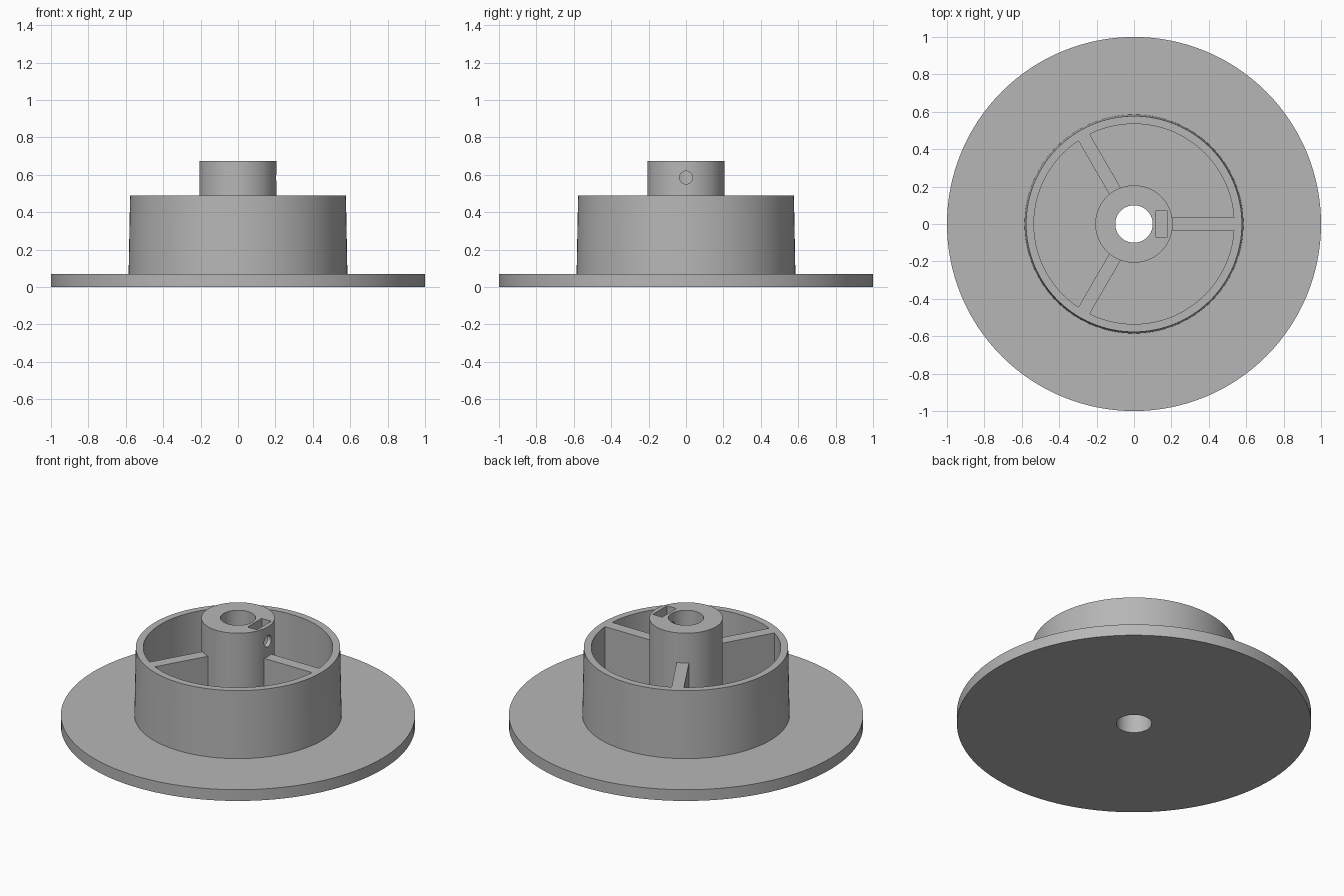
import bpy, bmesh, math
from mathutils import Matrix, Vector

cube = bpy.data.objects.get("Cube")
if cube:
    bpy.data.objects.remove(cube, do_unlink=True)

SEGMENTS = 128
RIM_TOP = 0.49
HUB_TOP = 0.675
FLANGE_TOP = 0.07

grey = bpy.data.materials.new("plain grey")
grey.use_nodes = True
colour = (0.47, 0.47, 0.47, 1)
grey.diffuse_color = colour
grey.node_tree.nodes["Principled BSDF"].inputs["Base Color"].default_value = colour


def finish(bm, name):
    bmesh.ops.recalc_face_normals(bm, faces=bm.faces)
    mesh = bpy.data.meshes.new(name)
    bm.to_mesh(mesh)
    bm.free()
    mesh.materials.append(grey)
    obj = bpy.data.objects.new(name, mesh)
    bpy.context.collection.objects.link(obj)
    return obj


def lathe(name, profile):
    """Revolve a closed (radius, height) profile around z."""
    bm = bmesh.new()
    verts = [bm.verts.new((r, 0, z)) for r, z in profile]
    edges = [bm.edges.new((v, verts[i - 1])) for i, v in enumerate(verts)]
    bmesh.ops.spin(bm, geom=verts + edges, axis=(0, 0, 1), cent=(0, 0, 0),
                   angle=math.tau, steps=SEGMENTS, use_duplicate=False)
    bmesh.ops.remove_doubles(bm, verts=bm.verts, dist=0.0001)
    return finish(bm, name)


def box(name, low, high, turn=0):
    """Box between two corners, turned around the z axis."""
    low, high = Vector(low), Vector(high)
    bm = bmesh.new()
    place = Matrix.Translation((low + high) / 2) @ Matrix.Diagonal((*(high - low), 1))
    bmesh.ops.create_cube(bm, size=1, matrix=Matrix.Rotation(turn, 4, "Z") @ place)
    return finish(bm, name)


# Spool body: flange, tapered drum wall, hub and bore in one profile
body = lathe("spool_body", [
    (0.1, 0), (1, 0), (1, FLANGE_TOP),
    (0.585, FLANGE_TOP), (0.577, RIM_TOP), (0.535, RIM_TOP),
    (0.535, FLANGE_TOP), (0.207, FLANGE_TOP),
    (0.207, HUB_TOP), (0.1, HUB_TOP),
])

# Nut slot and set screw hole in the hub
slot = box("nut_slot_cutter", (0.115, -0.07, 0.51), (0.18, 0.07, 0.75))
bm = bmesh.new()
bmesh.ops.create_cone(bm, cap_ends=True, segments=32, radius1=0.035, radius2=0.035,
                      depth=0.25,
                      matrix=Matrix.Translation((0.175, 0, 0.585)) @ Matrix.Rotation(math.pi / 2, 4, "Y"))
hole = finish(bm, "screw_hole_cutter")

bpy.context.view_layer.objects.active = body
for cutter in (slot, hole):
    cutter.hide_render = True
    cut = body.modifiers.new(cutter.name, "BOOLEAN")
    cut.operation = "DIFFERENCE"
    cut.solver = "EXACT"
    cut.object = cutter
    bpy.ops.object.modifier_apply(modifier=cut.name)
    bpy.data.objects.remove(cutter, do_unlink=True)

bpy.ops.object.select_all(action="DESELECT")
body.select_set(True)
bpy.ops.object.shade_smooth_by_angle(angle=math.radians(30))

# Three ribs joining the hub to the drum wall
for i in range(3):
    box(f"rib_{i + 1}", (0.2, -0.035, FLANGE_TOP - 0.01), (0.537, 0.035, RIM_TOP), i * math.tau / 3)
